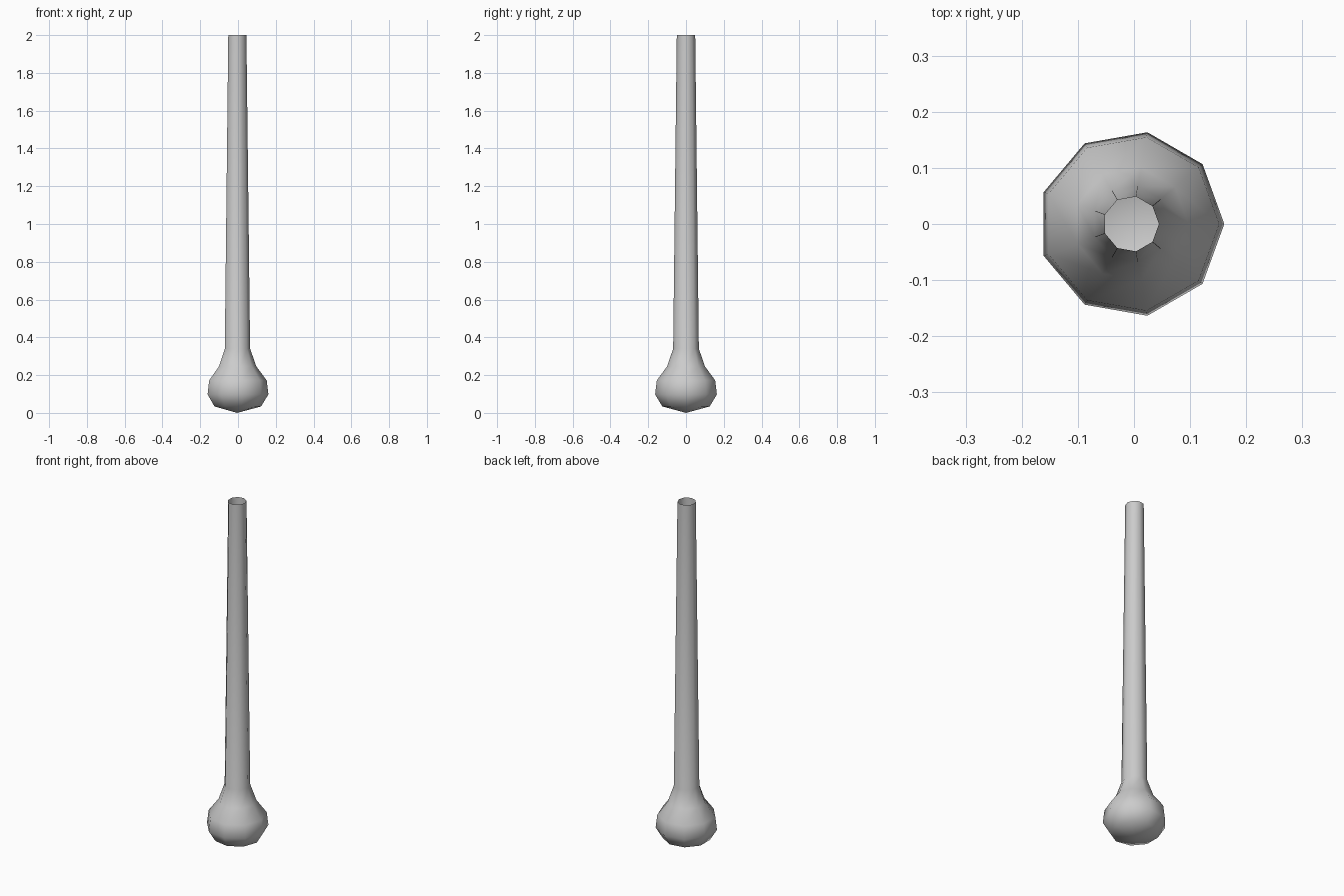
import bpy
import bmesh
from math import tau
from mathutils import Vector

cube = bpy.data.objects.get("Cube")
if cube:
    bpy.data.objects.remove(cube, do_unlink=True)

SIDES = 9
CENTRE_X = -0.005

# Light grey material
grey = bpy.data.materials.new("light grey")
grey.use_nodes = True
colour = (0.6, 0.6, 0.6, 1)
grey.diffuse_color = colour
grey.node_tree.nodes["Principled BSDF"].inputs["Base Color"].default_value = colour

# Profile (radius, height): pointed bulb base, flared neck, long open tube
profile = [(0, 0), (0.127, 0.034), (0.166, 0.098), (0.157, 0.172),
           (0.102, 0.246), (0.069, 0.34), (0.0495, 2)]

# Turn the profile around the vertical axis
bm = bmesh.new()
points = [bm.verts.new((r, 0, z)) for r, z in profile]
edges = [bm.edges.new(pair) for pair in zip(points, points[1:])]
bmesh.ops.spin(bm, geom=points + edges, cent=(0, 0, 0), axis=(0, 0, 1),
               angle=tau, steps=SIDES)
bmesh.ops.remove_doubles(bm, verts=bm.verts, dist=0.0005)
bmesh.ops.recalc_face_normals(bm, faces=bm.faces)

# Make sure the open shell faces outward
bm.normal_update()
tube = max(bm.faces, key=lambda f: f.calc_center_median().z)
if tube.normal.dot(tube.calc_center_median() * Vector((1, 1, 0))) < 0:
    bmesh.ops.reverse_faces(bm, faces=bm.faces)
bmesh.ops.translate(bm, verts=bm.verts, vec=(CENTRE_X, 0, 0))
for face in bm.faces:
    face.smooth = True

mesh = bpy.data.meshes.new("bulb_and_tube")
bm.to_mesh(mesh)
bm.free()
mesh.materials.append(grey)
bulb = bpy.data.objects.new("bulb_and_tube", mesh)
bpy.context.collection.objects.link(bulb)
